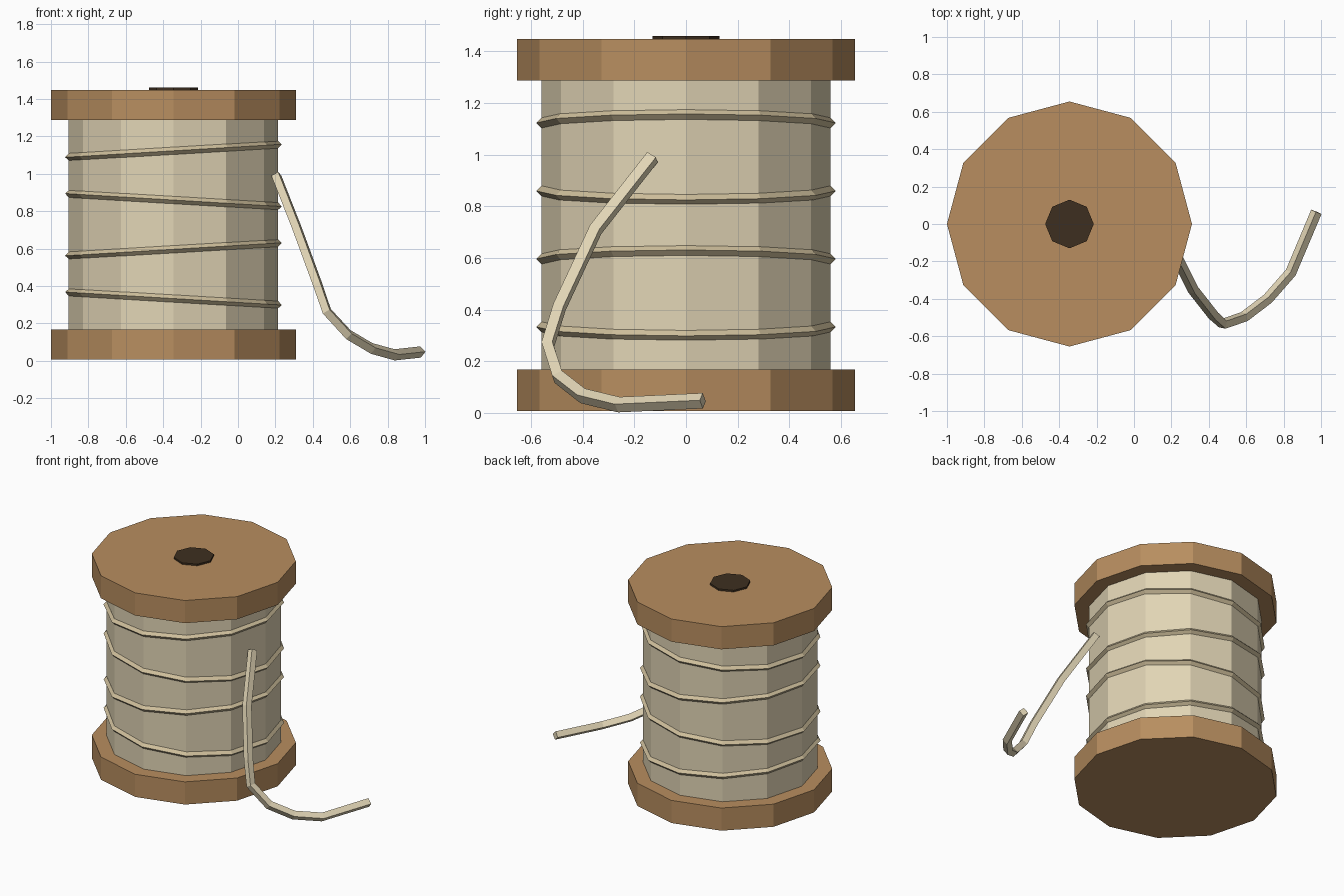
import bpy, math

if "Cube" in bpy.data.objects:
    bpy.data.objects.remove(bpy.data.objects["Cube"])

CX = -0.345  # spool axis


def mat(name, rgb):
    m = bpy.data.materials.new(name)
    m.diffuse_color = (*rgb, 1)
    m.use_nodes = True
    m.node_tree.nodes["Principled BSDF"].inputs["Base Color"].default_value = m.diffuse_color
    return m


wood = mat("wood", (0.48, 0.27, 0.115))
thread = mat("thread", (0.75, 0.66, 0.46))
winding = mat("thread_winding", (0.62, 0.52, 0.33))
dark = mat("dark_hole", (0.048, 0.028, 0.014))


def cylinder(name, sides, r, z0, z1, material):
    # rotation puts a vertex on the +x axis
    bpy.ops.mesh.primitive_cylinder_add(vertices=sides, radius=r, depth=z1 - z0,
                                        location=(CX, 0, (z0 + z1) / 2))
    ob = bpy.context.object
    ob.name = name
    ob.data.materials.append(material)
    return ob


# Spool: two flanges, wound barrel, dark axle hole
cylinder("bottom_flange", 12, 0.655, 0.008, 0.168, wood)
cylinder("top_flange", 12, 0.655, 1.288, 1.448, wood)
cylinder("thread_barrel", 12, 0.56, 0.168, 1.288, thread)
cylinder("axle_hole", 8, 0.13, 1.43, 1.46, dark)

# Raised windings, tilted alternately
for i in range(4):
    tilt = 0.06 if i % 2 == 0 else -0.06
    bpy.ops.mesh.primitive_torus_add(major_segments=12, minor_segments=4,
                                     major_radius=0.56, minor_radius=0.02,
                                     location=(CX, 0, 0.333 + i * 0.2633),
                                     rotation=(0, tilt, 0))
    ob = bpy.context.object
    ob.name = f"thread_winding_{i + 1}"
    ob.data.materials.append(winding)

# Loose end trailing down to the ground
path = [(0.205, -0.13, 0.99), (0.315, -0.35, 0.71), (0.425, -0.49, 0.41),
        (0.475, -0.535, 0.265), (0.59, -0.495, 0.14), (0.715, -0.4, 0.066),
        (0.838, -0.26, 0.032), (0.975, 0.065, 0.047)]
curve = bpy.data.curves.new("loose_thread", 'CURVE')
curve.dimensions = '3D'
curve.bevel_depth = 0.03
curve.bevel_resolution = 0
curve.use_fill_caps = True
spline = curve.splines.new('POLY')
spline.points.add(len(path) - 1)
for p, co in zip(spline.points, path):
    p.co = (*co, 1)
spline.use_smooth = False
loose = bpy.data.objects.new("loose_thread", curve)
bpy.context.collection.objects.link(loose)
curve.materials.append(thread)
